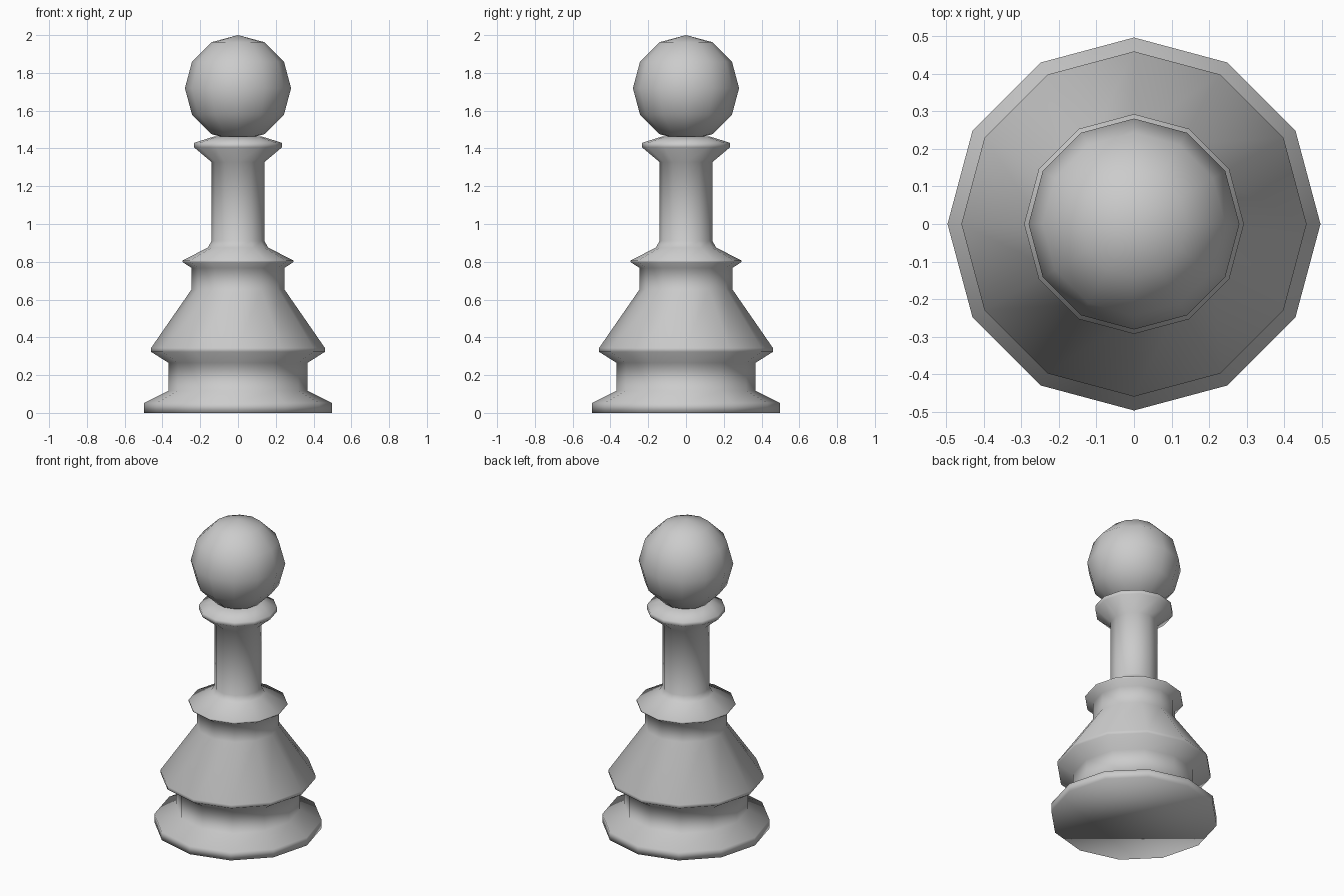
import bpy, bmesh
from math import cos, sin, tau

cube = bpy.data.objects.get("Cube")
if cube:
    bpy.data.objects.remove(cube)

SIDES = 12

grey = bpy.data.materials.new("light grey")
grey.use_nodes = True
colour = (0.6, 0.6, 0.6, 1)
grey.diffuse_color = colour
grey.node_tree.nodes["Principled BSDF"].inputs["Base Color"].default_value = colour


def finish(name, bm):
    """Turn a bmesh into a smooth shaded object."""
    bmesh.ops.recalc_face_normals(bm, faces=bm.faces)
    for face in bm.faces:
        face.smooth = True
    mesh = bpy.data.meshes.new(name)
    bm.to_mesh(mesh)
    bm.free()
    mesh.materials.append(grey)
    obj = bpy.data.objects.new(name, mesh)
    bpy.context.collection.objects.link(obj)
    return obj


def turned(name, profile):
    """Lathe a radius/height profile and cap both ends."""
    bm = bmesh.new()
    rings = [[bm.verts.new((r * cos(tau * i / SIDES), r * sin(tau * i / SIDES), z))
              for i in range(SIDES)] for r, z in profile]
    for low, high in zip(rings, rings[1:]):
        for i in range(SIDES):
            j = (i + 1) % SIDES
            bm.faces.new((low[i], low[j], high[j], high[i]))
    bm.faces.new(rings[0])
    bm.faces.new(rings[-1])
    return finish(name, bm)


# Turned body: foot, flared skirt, waist ring, stem and collar
turned("body", [
    (0.497, 0), (0.497, 0.053), (0.368, 0.117), (0.368, 0.265),
    (0.46, 0.323), (0.46, 0.344), (0.245, 0.655), (0.245, 0.767),
    (0.293, 0.798), (0.293, 0.807), (0.16, 0.875), (0.14, 0.91),
    (0.14, 1.328), (0.232, 1.405), (0.232, 1.43), (0.127, 1.463),
])

# Round head resting in the collar
bm = bmesh.new()
bmesh.ops.create_uvsphere(bm, u_segments=SIDES, v_segments=6, radius=0.281)
head = finish("head", bm)
head.location.z = 1.719
